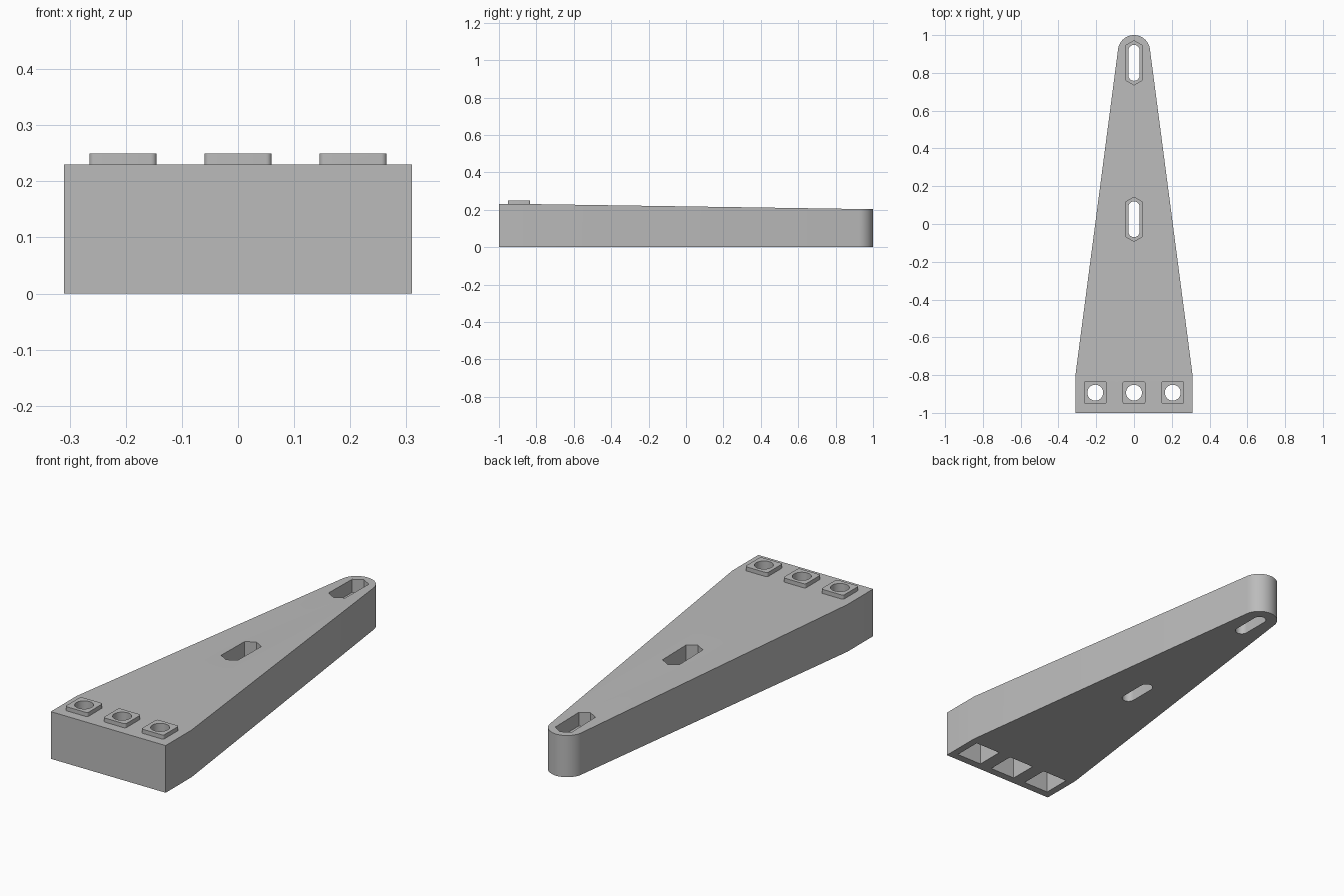
import bpy
import bmesh
from math import sin, cos, pi, radians

if "Cube" in bpy.data.objects:
    bpy.data.objects.remove(bpy.data.objects["Cube"])

grey = bpy.data.materials.new("mid_grey")
grey.use_nodes = True
colour = (0.5, 0.5, 0.5, 1)
grey.diffuse_color = colour
grey.node_tree.nodes["Principled BSDF"].inputs["Base Color"].default_value = colour

PEG_X = (-0.205, 0, 0.205)
PEG_Y = -0.893
SLOT_Y = (0.025, 0.853)


def prism(name, outline, bottom, top):
    """Extrude an outline straight up; top may be a height or a function of y."""
    height = top if callable(top) else lambda y: top
    bm = bmesh.new()
    low = [bm.verts.new((x, y, bottom)) for x, y in outline]
    high = [bm.verts.new((x, y, height(y))) for x, y in outline]
    bm.faces.new(low[::-1])
    bm.faces.new(high)
    for i in range(len(low)):
        j = (i + 1) % len(low)
        bm.faces.new((low[i], low[j], high[j], high[i]))
    bmesh.ops.triangulate(bm, faces=[f for f in bm.faces if len(f.verts) > 4])
    mesh = bpy.data.meshes.new(name)
    bm.to_mesh(mesh)
    bm.free()
    mesh.materials.append(grey)
    obj = bpy.data.objects.new(name, mesh)
    bpy.context.collection.objects.link(obj)
    return obj


def arc(cx, cy, r, start, end, steps):
    angles = [radians(start + (end - start) * i / steps) for i in range(steps + 1)]
    return [(cx + r * cos(a), cy + r * sin(a)) for a in angles]


def rounded_box(cx, cy, half, r):
    k = half - r
    corners = ((k, k), (-k, k), (-k, -k), (k, -k))
    return [p for i, (x, y) in enumerate(corners)
            for p in arc(cx + x, cy + y, r, 90 * i, 90 * i + 90, 5)]


def square(cx, cy, h):
    return [(cx - h, cy - h), (cx + h, cy - h), (cx + h, cy + h), (cx - h, cy + h)]


def long_hexagon(cy, w, h):
    side = h - w * 0.577
    return [(0, cy - h), (w, cy - side), (w, cy + side),
            (0, cy + h), (-w, cy + side), (-w, cy - side)]


def long_slot(cy, r, h):
    return arc(0, cy + h - r, r, 0, 180, 16) + arc(0, cy - h + r, r, 180, 360, 16)


def combine(target, tool, operation):
    mod = target.modifiers.new(tool.name, "BOOLEAN")
    mod.operation = operation
    mod.solver = "EXACT"
    mod.object = tool
    tool.hide_render = True
    tool.hide_set(True)
    bpy.context.view_layer.objects.active = target
    bpy.ops.object.modifier_apply(modifier=mod.name)
    bpy.data.objects.remove(tool)


# Tapered body with a rounded tip and a gently falling top
tip = arc(0, 0.915, 0.085, 7.5, 172.5, 32)
outline = [(-0.31, -0.8), (-0.31, -1), (0.31, -1), (0.31, -0.8)] + tip
body = prism("tapered_arm", outline, 0,
             lambda y: 0.23 - 0.027 * max(0, y + 0.8) / 1.8)

# Square pegs on top, square sockets below, and round bores through both
for x in PEG_X:
    combine(body, prism("peg", rounded_box(x, PEG_Y, 0.06, 0.01), 0.19, 0.25), "UNION")
for x in PEG_X:
    combine(body, prism("socket", square(x, PEG_Y, 0.069), -0.1, 0.15), "DIFFERENCE")
    bore = arc(x, PEG_Y, 0.042, 0, 348.75, 31)
    combine(body, prism("bore", bore, -0.1, 0.4), "DIFFERENCE")

# Long slots with a wider hexagonal recess in the top
for y in SLOT_Y:
    combine(body, prism("recess", long_hexagon(y, 0.045, 0.117), 0.14, 0.4), "DIFFERENCE")
    combine(body, prism("slot", long_slot(y, 0.03, 0.095), -0.1, 0.4), "DIFFERENCE")

bpy.ops.object.select_all(action="DESELECT")
body.select_set(True)
bpy.context.view_layer.objects.active = body
bpy.ops.object.shade_smooth_by_angle(angle=radians(25))
